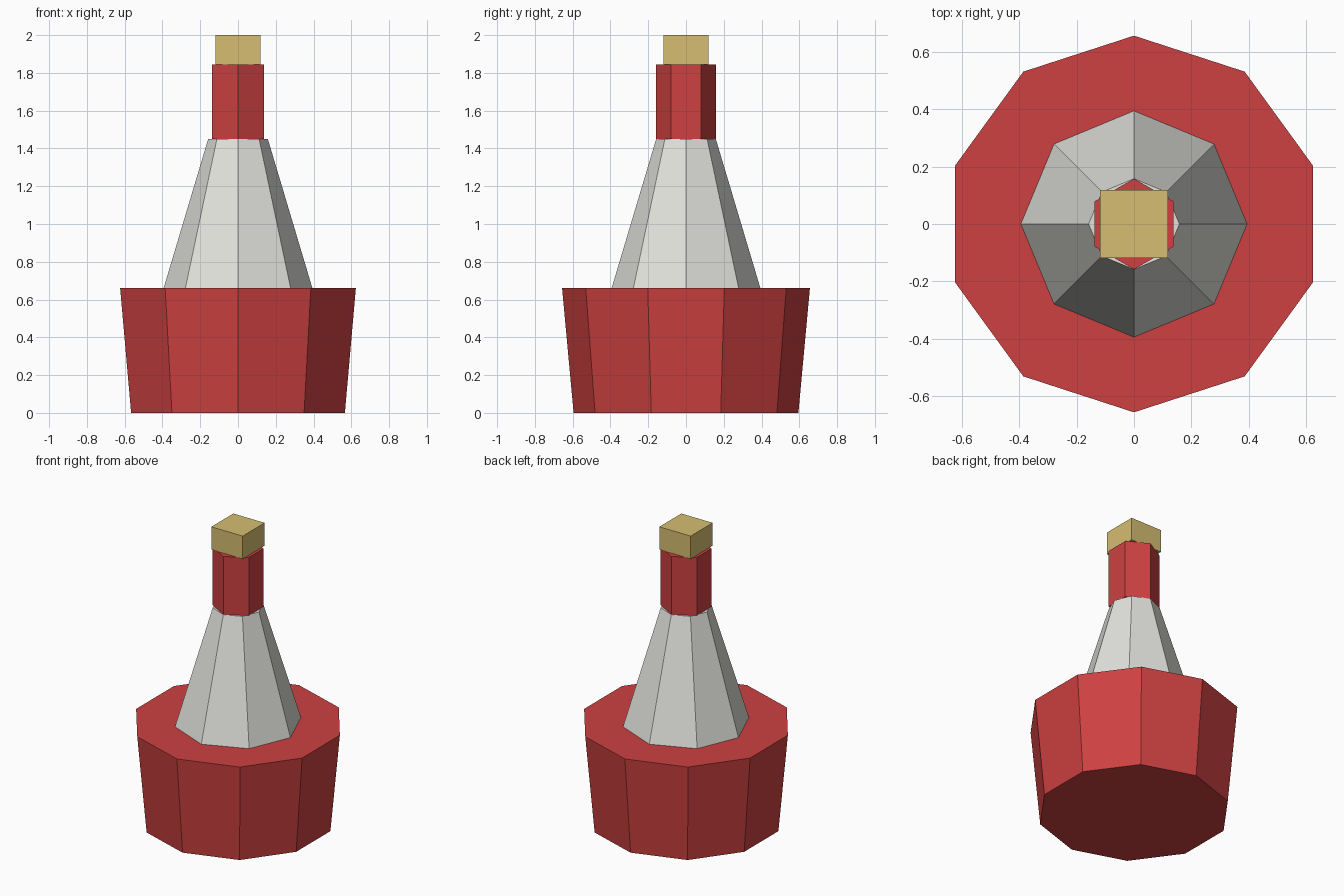
import bpy

default = bpy.data.objects.get("Cube")
if default:
    bpy.data.objects.remove(default, do_unlink=True)


def material(name, colour):
    mat = bpy.data.materials.new(name)
    mat.use_nodes = True
    mat.diffuse_color = (*colour, 1)
    mat.node_tree.nodes["Principled BSDF"].inputs["Base Color"].default_value = (*colour, 1)
    return mat


def frustum(name, sides, r_bottom, r_top, z_bottom, z_top, mat):
    """Flat-sided tapered prism with a corner pointing along +y."""
    bpy.ops.mesh.primitive_cone_add(
        vertices=sides, radius1=r_bottom, radius2=r_top,
        depth=z_top - z_bottom, location=(0, 0, (z_bottom + z_top) / 2))
    obj = bpy.context.object
    obj.name = name
    obj.data.materials.append(mat)
    return obj


red = material("red paint", (0.61, 0.052, 0.052))
white = material("off white paint", (0.76, 0.76, 0.72))
gold = material("pale gold", (0.67, 0.51, 0.165))

# Buoy float, tapered tower and neck
frustum("float_base", 10, 0.595, 0.656, 0, 0.66, red)
frustum("tower", 8, 0.394, 0.158, 0.66, 1.45, white)
frustum("neck", 6, 0.158, 0.158, 1.45, 1.845, red)

# Square lamp on top
bpy.ops.mesh.primitive_cube_add(size=1, location=(0, 0, 1.9225))
lamp = bpy.context.object
lamp.name = "lamp"
lamp.scale = (0.236, 0.236, 0.155)
lamp.data.materials.append(gold)
